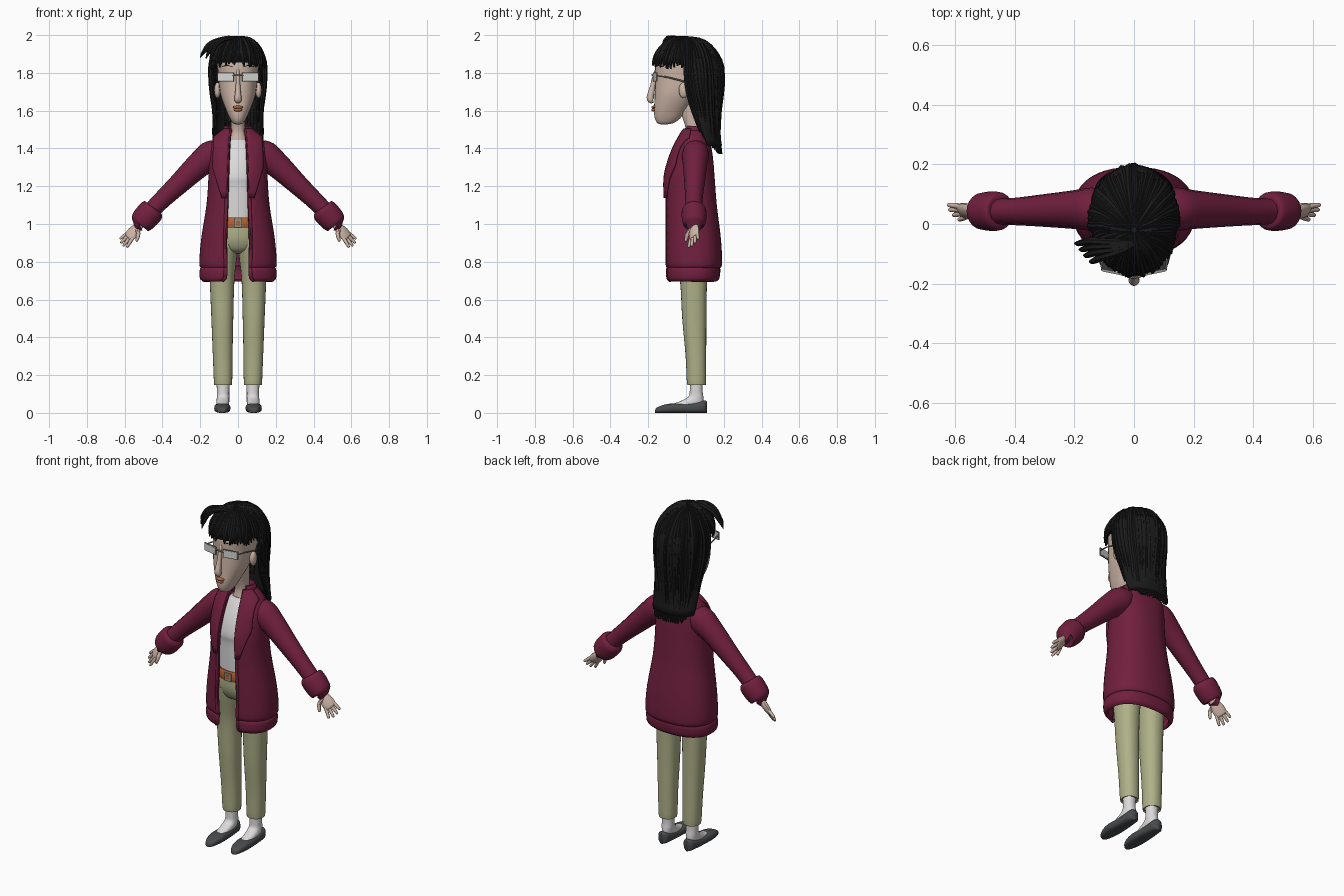
import bpy, bmesh, math, random
from mathutils import Vector, Matrix

if "Cube" in bpy.data.objects:
    bpy.data.objects.remove(bpy.data.objects["Cube"])

random.seed(4)
V = Vector


def mat(name, r, g, b):
    m = bpy.data.materials.new(name)
    m.diffuse_color = (r, g, b, 1)
    m.use_nodes = True
    m.node_tree.nodes["Principled BSDF"].inputs["Base Color"].default_value = m.diffuse_color
    return m


HAIR = mat("black_hair", .010, .010, .010)
SKIN = mat("skin", .62, .47, .39)
WOOL = mat("burgundy_wool", .165, .014, .047)
WHITE = mat("white_cloth", .72, .70, .70)
OLIVE = mat("olive_cloth", .43, .44, .25)
SHOE = mat("charcoal_leather", .065, .07, .075)
BELT = mat("tan_leather", .46, .13, .035)
METAL = mat("grey_metal", .28, .28, .24)
LIPS = mat("lip_colour", .42, .13, .05)
LENS = mat("pale_glass", .66, .68, .66)


def spline(keys, k=4):
    """Catmull-Rom refinement of rows of numbers."""
    out = []
    for i in range(len(keys) - 1):
        a, b, c, d = (keys[min(max(j, 0), len(keys) - 1)] for j in range(i - 1, i + 3))
        for s in range(k):
            t = s / k
            out.append(tuple(.5 * (2 * q + (r - p) * t + (2 * p - 5 * q + 4 * r - w) * t * t
                                   + (3 * q - p - 3 * r + w) * t ** 3)
                             for p, q, r, w in zip(a, b, c, d)))
    return out + [tuple(keys[-1])]


def skin_rings(bm, rings, closed=True):
    rows = [[bm.verts.new(p) for p in r] for r in rings]
    n = len(rows[0])
    for a, b in zip(rows, rows[1:]):
        for i in range(n if closed else n - 1):
            j = (i + 1) % n
            bm.faces.new((a[i], a[j], b[j], b[i]))
    if closed:
        bm.faces.new(rows[0])
        bm.faces.new(rows[-1])


def power(v, p):
    return math.copysign(abs(v) ** p, v)


def stack(bm, keys, n=28, p=.9, k=4):
    """Horizontal rings: z, centre x, half width, front y, back y."""
    rings = []
    for z, cx, rx, yf, yb in spline(keys, k):
        cy, ry = (yf + yb) / 2, (yb - yf) / 2
        rings.append([V((cx + rx * power(math.sin(t), p), cy - ry * power(math.cos(t), p), z))
                      for t in (2 * math.pi * i / n for i in range(n))])
    skin_rings(bm, rings)


def tube(bm, keys, ref=(0, 1, 0), n=12, k=4):
    """Swept oval: x, y, z, thickness radius, radius along ref."""
    rows = spline(keys, k)
    pts = [V(r[:3]) for r in rows]
    rings = []
    for i, r in enumerate(rows):
        t = (pts[min(i + 1, len(pts) - 1)] - pts[max(i - 1, 0)]).normalized()
        u = t.cross(V(ref)).normalized()
        v = u.cross(t)
        rings.append([pts[i] + u * r[3] * math.cos(a) + v * r[4] * math.sin(a)
                      for a in (2 * math.pi * j / n for j in range(n))])
    skin_rings(bm, rings)


def block(bm, c, size, rot=0):
    bmesh.ops.create_cube(bm, matrix=Matrix.Translation(c) @ Matrix.Rotation(rot, 4, 'Z')
                          @ Matrix.Diagonal((*size, 1)))


def ball(bm, c, size):
    bmesh.ops.create_uvsphere(bm, u_segments=16, v_segments=10, radius=1,
                              matrix=Matrix.Translation(c) @ Matrix.Diagonal((*size, 1)))


def make(name, material, build, solid=0):
    bm = bmesh.new()
    build(bm)
    bmesh.ops.recalc_face_normals(bm, faces=bm.faces)
    me = bpy.data.meshes.new(name)
    bm.to_mesh(me)
    bm.free()
    me.materials.append(material)
    me.polygons.foreach_set("use_smooth", [True] * len(me.polygons))
    me.set_sharp_from_angle(angle=math.radians(45))
    ob = bpy.data.objects.new(name, me)
    bpy.context.collection.objects.link(ob)
    if solid:
        md = ob.modifiers.new("thickness", 'SOLIDIFY')
        md.thickness, md.offset = solid, 0
    return ob


# cardigan shell, open at the front: z, half width, front y, back y, opening half width
COAT = spline([(.70, .18, -.088, .155, .085), (.715, .195, -.098, .17, .07), (.755, .196, -.1, .175, .066),
               (.772, .187, -.094, .172, .066), (.79, .198, -.102, .184, .066), (.92, .188, -.104, .178, .068),
               (1.1, .16, -.104, .156, .062), (1.24, .15, -.106, .145, .058), (1.33, .148, -.085, .138, .055),
               (1.40, .145, -.058, .128, .052), (1.455, .118, -.03, .112, .048), (1.50, .062, -.005, .09, .042)])


def coat_point(row, a, lift=0):
    z, rx, yf, yb, w = row
    cy, ry = (yf + yb) / 2, (yb - yf) / 2
    return V(((rx + lift) * power(math.sin(a), .85), cy - (ry + lift) * power(math.cos(a), .85), z))


def coat_angle(row, x):
    return math.asin(min(.98, max(0, x / row[1])) ** (1 / .85))


def coat(bm):
    rings = []
    for r in COAT:
        a0 = coat_angle(r, r[4])
        rings.append([coat_point(r, a0 + (2 * math.pi - 2 * a0) * i / 40) for i in range(41)])
    skin_rings(bm, rings, False)


make("cardigan_body", WOOL, coat, .014)

for s, side in ((1, "left"), (-1, "right")):
    # shawl collar and front edging follow the opening
    def collar(bm):
        rings = []
        for r in COAT:
            if r[0] > 1.1:
                f = min(1, (r[0] - 1.1) / .2)
                a0, a1 = coat_angle(r, r[4] - .006), coat_angle(r, r[4] + .005 + .062 * f)
                rings.append([coat_point(r, s * (a0 + (a1 - a0) * i / 6), .012) for i in range(7)])
        skin_rings(bm, rings, False)
    make(side + "_collar", WOOL, collar, .014)
    make(side + "_front_edging", WOOL, lambda bm: tube(
        bm, [(*coat_point(r, s * coat_angle(r, r[4])), .011, .011) for r in COAT[1:]], (1, 0, 0), 8, 1))

    # sleeve and rolled cuff
    make(side + "_sleeve", WOOL, lambda bm: tube(bm, [
        (s * .09, .05, 1.40, .055, .06), (s * .14, .05, 1.365, .078, .072), (s * .21, .048, 1.31, .068, .064),
        (s * .31, .045, 1.215, .056, .054), (s * .40, .042, 1.13, .048, .046), (s * .47, .042, 1.06, .045, .044)]))
    make(side + "_cuff", WOOL, lambda bm: tube(bm, [
        (s * .443, .043, 1.085, .04, .04), (s * .447, .043, 1.08, .06, .058), (s * .462, .043, 1.064, .069, .066),
        (s * .50, .043, 1.022, .067, .064), (s * .52, .043, 1.0, .055, .055), (s * .521, .043, .998, .03, .03)], n=20))

    # hand with four fingers and a thumb
    def hand(bm):
        W = V((-s * .5, -.62, -.5)).normalized()
        tube(bm, [(s * .49, .045, 1.03, .022, .024), (s * .525, .044, .99, .019, .026),
                  (s * .555, .043, .957, .018, .036), (s * .577, .043, .933, .014, .034),
                  (s * .583, .043, .927, .008, .026)], W)
        for i in range(4):
            o = (i - 1.5) * .0165
            p = V((s * .57, .043, .94)) + W * o
            d = V((s * .62, -.06, -.68)) + W * o * 9
            L = (.058, .072, .074, .064)[i]
            tube(bm, [(*(p + d * L * f), g, g) for f, g in ((0, .0095), (.5, .009), (.9, .007), (1, .003))], W, 8)
        tube(bm, [(s * .535, .03, .975, .012, .012), (s * .528, .008, .948, .011, .011),
                  (s * .535, .0, .915, .008, .008), (s * .538, .0, .907, .003, .003)], n=8)
    make(side + "_hand", SKIN, hand)

    # trouser leg, sock and slipper
    make(side + "_trouser_leg", OLIVE, lambda bm: stack(bm, [
        (.155, s * .079, .043, .012, .1), (.158, s * .079, .048, .005, .106), (.30, s * .081, .052, -.002, .107),
        (.5, s * .083, .058, -.02, .108), (.7, s * .084, .065, -.032, .112), (.84, s * .077, .073, -.06, .128),
        (.92, s * .068, .066, -.075, .12)]))
    make(side + "_sock", WHITE, lambda bm: stack(bm, [
        (.02, s * .081, .03, -.085, .09), (.045, s * .081, .032, -.075, .094), (.06, s * .08, .034, -.035, .094),
        (.085, s * .079, .033, .012, .092), (.12, s * .079, .033, .02, .088), (.2, s * .079, .036, .02, .09)], 20))

    def slipper(bm):
        rings = []
        for y, w, top in spline([(-.163, .008, .016), (-.155, .022, .028), (-.12, .036, .042), (-.07, .043, .05),
                                 (0, .04, .05), (.06, .036, .058), (.098, .03, .066), (.112, .012, .06)]):
            rings.append([V((s * .083 + w * power(math.cos(t), .8), y, top / 2 + top / 2 * power(math.sin(t), .6)))
                          for t in (2 * math.pi * i / 20 for i in range(20))])
        skin_rings(bm, rings)
    make(side + "_slipper", SHOE, slipper)

    # ear, glasses lens, rim and temple
    make(side + "_ear", SKIN, lambda bm: ball(bm, (s * .109, -.012, 1.708), (.017, .026, .042)))
    make(side + "_lens", LENS, lambda bm: block(bm, (s * .066, -.163, 1.778), (.08, .009, .038), s * .2))
    make(side + "_lens_rim", METAL, lambda bm: block(bm, (s * .066, -.163, 1.778), (.088, .006, .047), s * .2))
    make(side + "_temple", METAL, lambda bm: tube(bm, [
        (s * .107, -.153, 1.785, .004, .004), (s * .113, -.09, 1.775, .004, .004), (s * .114, -.01, 1.755, .004, .004)],
        (1, 0, 0), 6))
    make(side + "_eyebrow", HAIR, lambda bm: tube(bm, [
        (s * .03, -.166, 1.832, .002, .002), (s * .06, -.15, 1.84, .002, .002), (s * .085, -.125, 1.832, .002, .002)],
        (0, 0, 1), 6))

# back neckband
make("neckband", WOOL, lambda bm: tube(bm, [
    (.064 * math.sin(a), .045 - .05 * math.cos(a), 1.495, .016, .026)
    for a in (.8 + i * (2 * math.pi - 1.6) / 12 for i in range(13))], (0, 0, 1), 10, 2))

# shirt, belt, buckle and hips
make("shirt", WHITE, lambda bm: stack(bm, [
    (.98, 0, .11, -.08, .12), (1.1, 0, .108, -.083, .12), (1.2, 0, .11, -.085, .12), (1.25, 0, .115, -.09, .12),
    (1.33, 0, .11, -.07, .115), (1.40, 0, .095, -.036, .105), (1.445, 0, .055, -.008, .09)]))
make("belt", BELT, lambda bm: stack(bm, [
    (.98, 0, .118, -.085, .125), (.983, 0, .122, -.091, .13), (1.032, 0, .12, -.091, .13), (1.036, 0, .116, -.085, .125)], k=2))
make("buckle", METAL, lambda bm: block(bm, (0, -.092, 1.005), (.042, .012, .046)))
make("buckle_centre", BELT, lambda bm: block(bm, (0, -.0945, 1.005), (.022, .01, .024)))
make("hips", OLIVE, lambda bm: stack(bm, [
    (.845, 0, .06, -.02, .09), (.865, 0, .105, -.058, .125), (.92, 0, .13, -.082, .135), (.99, 0, .117, -.085, .125)]))

# neck, head, nose and mouth
make("neck", SKIN, lambda bm: stack(bm, [
    (1.38, 0, .065, -.01, .09), (1.44, 0, .048, -.006, .085), (1.5, 0, .037, .0, .08), (1.6, 0, .04, -.03, .08),
    (1.68, 0, .045, -.04, .08)], 20))
make("head", SKIN, lambda bm: stack(bm, [
    (1.528, 0, .012, -.135, -.095), (1.535, 0, .028, -.152, -.065), (1.56, 0, .044, -.165, -.03),
    (1.60, 0, .062, -.17, 0), (1.65, 0, .082, -.167, .04), (1.70, 0, .096, -.165, .08), (1.78, 0, .105, -.162, .12),
    (1.86, 0, .11, -.162, .13), (1.92, 0, .095, -.13, .11), (1.95, 0, .05, -.07, .06)]))
make("nose", SKIN, lambda bm: tube(bm, [
    (0, -.155, 1.82, .008, .008), (0, -.166, 1.78, .012, .010), (0, -.178, 1.72, .015, .013),
    (0, -.189, 1.672, .019, .018), (0, -.184, 1.652, .015, .018), (0, -.172, 1.645, .004, .006)], (1, 0, 0)))
make("upper_lip", LIPS, lambda bm: ball(bm, (0, -.169, 1.618), (.027, .014, .009)))
make("lower_lip", LIPS, lambda bm: ball(bm, (0, -.17, 1.604), (.023, .014, .009)))
make("glasses_bridge", METAL, lambda bm: tube(bm, [
    (-.03, -.172, 1.785, .004, .004), (0, -.18, 1.79, .004, .004), (.03, -.172, 1.785, .004, .004)], (0, 0, 1), 6))

# hair surface: z, half width, front y, centre y, back y
LOCKS = spline([(1.986, .01, -.03, -.02, -.01), (1.974, .065, -.08, -.01, .07), (1.94, .104, -.122, 0, .125),
                (1.89, .13, -.158, 0, .163), (1.83, .143, -.178, 0, .186), (1.72, .139, -.168, .012, .188),
                (1.60, .124, -.13, .045, .174), (1.48, .127, -.05, .085, .172), (1.37, .118, .05, .125, .188)], 8)


def hair_point(a, f, k=1.0):
    i = f * (len(LOCKS) - 1)
    lo = min(int(i), len(LOCKS) - 2)
    z, rx, yf, cy, yb = (p + (q - p) * (i - lo) for p, q in zip(LOCKS[lo], LOCKS[lo + 1]))
    c = math.cos(a)
    return V((k * rx * math.sin(a), cy - k * c * (cy - yf if c > 0 else yb - cy), z))


def cap(bm):
    skin_rings(bm, [[hair_point(2 * math.pi * i / 40, f / 24) for i in range(40)] for f in range(12)])


def drape(bm):
    skin_rings(bm, [[hair_point(1.62 + (2 * math.pi - 3.24) * i / 32, .4 + .54 * f / 16) for i in range(33)]
                    for f in range(17)], False)


def strands(bm):
    n = 76
    for j in range(n):
        a = 2 * math.pi * (j + .5) / n
        d = min(a, 2 * math.pi - a)
        if d < 1.45:
            end = .455 + .045 * d / 1.45 + random.uniform(-.02, .03)
        else:
            end = min(1, .88 + .12 * (d - 1.45) / .9) - random.uniform(0, .02)
        r, k = random.uniform(.0115, .0155), random.uniform(.985, 1.025)
        m = 9 if d < 1.45 else 16
        keys = []
        for q in range(m + 1):
            t = q / m
            g = r * (.6 + 2 * t if t < .2 else 1) * (1 if t < .8 else 1 - 3.6 * (t - .8))
            keys.append((*hair_point(a + .03 * math.sin(5 * t + j), end * t, k), g, g))
        tube(bm, keys, (math.cos(a), math.sin(a), 0), 7, 1)


def flyaways(bm):
    for x, y, z in ((-.20, -.065, 1.88), (-.185, -.085, 1.90), (-.17, -.105, 1.875), (-.15, -.125, 1.86)):
        tube(bm, [(.04, -.05, 1.975, .006, .006), (-.05, (y - .06) / 2, 1.985, .013, .013),
                  (x * .72, y * .9, 1.958, .013, .013), (x * .92, y, (z + 1.94) / 2, .01, .01),
                  (x, y, z, .002, .002)], (0, 1, 0), 7)


make("hair_cap", HAIR, cap)
make("hair_drape", HAIR, drape, .02)
make("hair_strands", HAIR, strands)
make("swept_fringe_strands", HAIR, flyaways)
